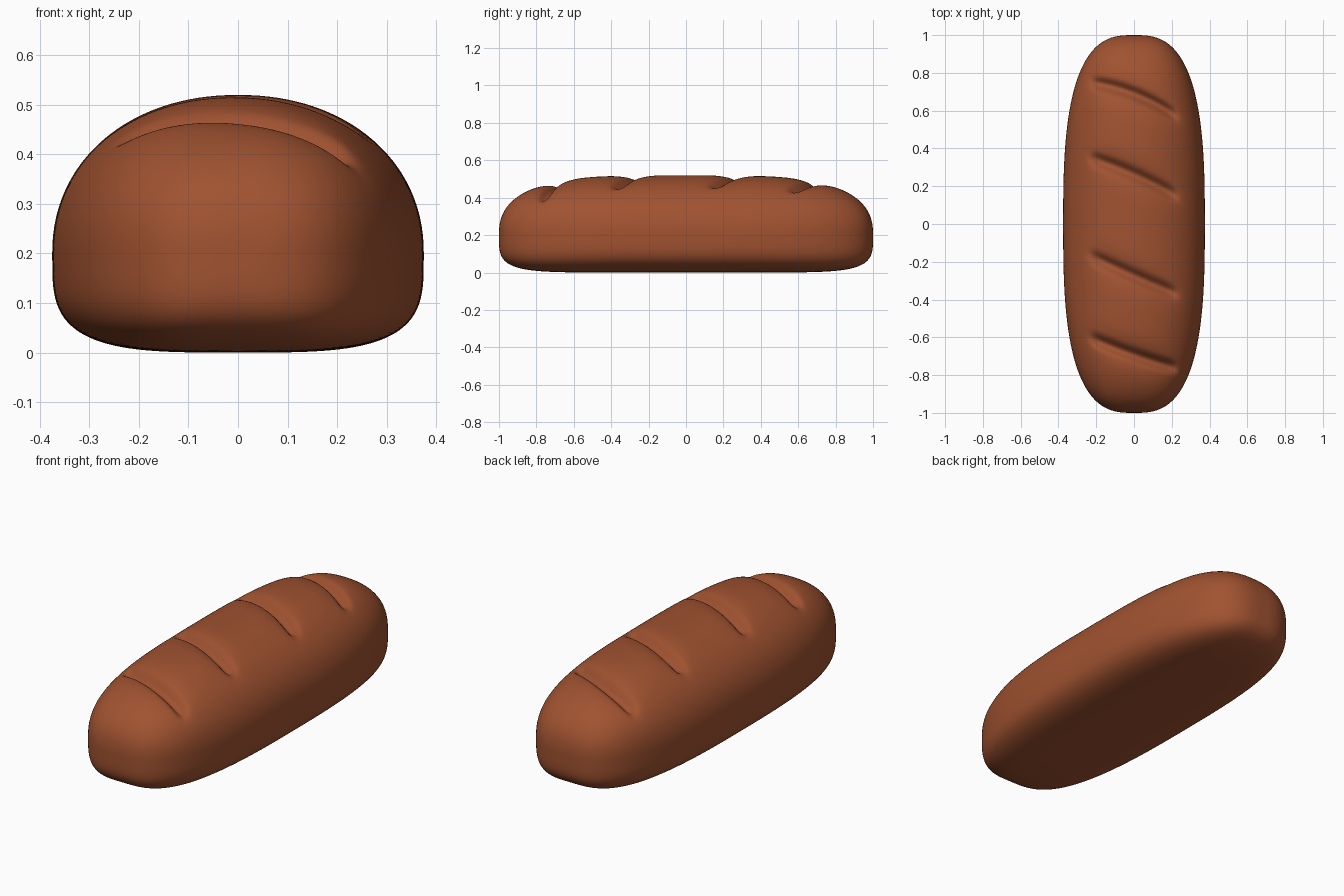
import bpy, bmesh, math

if "Cube" in bpy.data.objects:
    bpy.data.objects.remove(bpy.data.objects["Cube"])

RINGS, SIDES = 260, 128
MID = 0.2            # height of the widest line of the loaf
HALF_W, TOP, BOTTOM = 0.375, 0.32, 0.2


def spow(v, e):
    return math.copysign(abs(v) ** e, v)


# score lines: centre y, slope and bow of each slash (diagonal across the top)
SLASHES = [(0.68, -0.39, -0.6), (0.258, -0.44, -0.25),
           (-0.273, -0.44, 0.1), (-0.69, -0.35, 0.2)]


def slash_depth(x, y):
    """Depth of the baker's cuts at a point: a narrow groove in a soft dip."""
    depth = 0.0
    fade = 1 / (1 + math.exp((abs(x) - 0.215) / 0.012))
    soft = math.exp(-(x / 0.2) ** 4)
    for yc, slope, bow in SLASHES:
        d = y - (yc + slope * x + bow * (x * x - 0.015))
        depth += 0.038 * fade * math.exp(-(abs(d) / 0.03) ** 2.2)
        depth += 0.018 * soft * math.exp(-(d / 0.075) ** 2)
    return depth


def crust_point(y, a):
    """Point on the cross-section at length y and angle a."""
    k = abs(y)
    w = HALF_W * (1 - k ** 2.85) ** 0.35
    n = 2.12 + 0.4 * k ** 4 if math.sin(a) >= 0 else 3.6
    x = w * spow(math.cos(a), 2 / n)
    if math.sin(a) >= 0:
        z = MID + TOP * (1 - k ** 3.8) ** 0.4 * math.sin(a) ** (2 / n)
        z -= slash_depth(x, y) * min(1, max(0, (z - 0.28) / 0.08))
    else:
        z = MID + BOTTOM * (1 - k ** 8) ** 0.25 * spow(math.sin(a), 2 / n)
    return x, y, z


# loaf: rings along y closed by a tip at each end
bm = bmesh.new()
rings = []
for i in range(1, RINGS):
    t = -1 + 2 * i / RINGS
    y = math.sin(t * math.pi / 2)
    y = 0.5 * y + 0.5 * math.sin(y * math.pi / 2)   # crowd rings at the rounded ends
    rings.append([bm.verts.new(crust_point(y, 2 * math.pi * j / SIDES)) for j in range(SIDES)])
for r0, r1 in zip(rings, rings[1:]):
    for j in range(SIDES):
        k = (j + 1) % SIDES
        bm.faces.new((r0[j], r0[k], r1[k], r1[j]))
for ring, y in ((rings[0], -1), (rings[-1], 1)):
    tip = bm.verts.new((0, y, MID))
    for j in range(SIDES):
        bm.faces.new((ring[j], ring[(j + 1) % SIDES], tip))
bmesh.ops.recalc_face_normals(bm, faces=bm.faces)
for f in bm.faces:
    f.smooth = True

mesh = bpy.data.meshes.new("bread_loaf")
bm.to_mesh(mesh)
bm.free()
loaf = bpy.data.objects.new("bread_loaf", mesh)
bpy.context.collection.objects.link(loaf)

# baked crust colour
crust = bpy.data.materials.new("brown crust")
crust.diffuse_color = (0.352, 0.085, 0.030, 1)
crust.use_nodes = True
crust.node_tree.nodes["Principled BSDF"].inputs["Base Color"].default_value = crust.diffuse_color
mesh.materials.append(crust)
